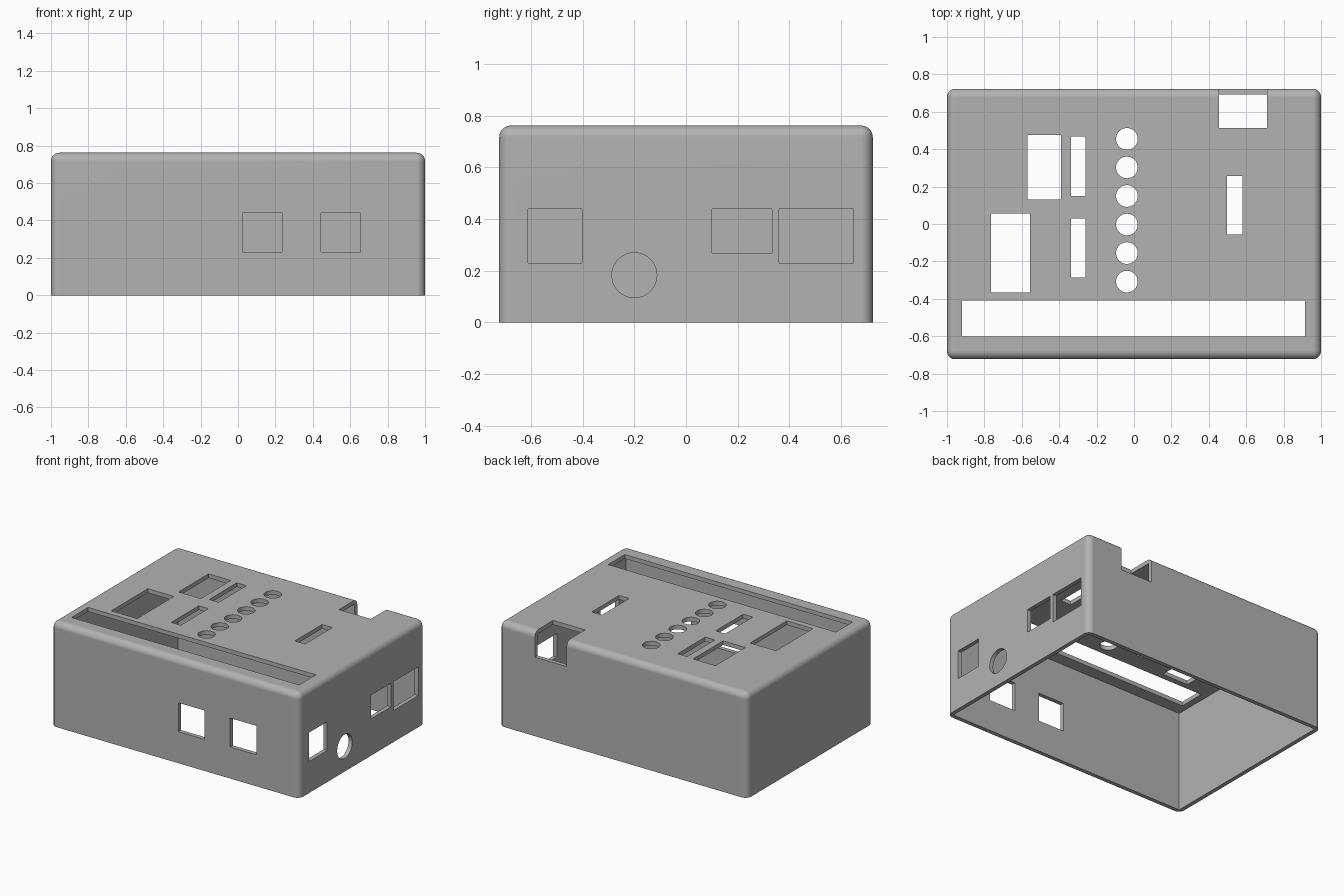
import bpy, bmesh
from math import radians
from mathutils import Matrix, Vector

if "Cube" in bpy.data.objects:
    bpy.data.objects.remove(bpy.data.objects["Cube"], do_unlink=True)

WIDTH, DEPTH, HEIGHT, WALL, ROUND = 1.0, 0.723, 0.762, 0.03, 0.045

grey = bpy.data.materials.new("grey_plastic")
grey.use_nodes = True
grey.diffuse_color = (0.45, 0.45, 0.45, 1)
grey.node_tree.nodes["Principled BSDF"].inputs["Base Color"].default_value = (0.45, 0.45, 0.45, 1)


def add_box(bm, x, y, z):
    size = Vector((x[1] - x[0], y[1] - y[0], z[1] - z[0]))
    centre = Vector((x[0] + x[1], y[0] + y[1], z[0] + z[1])) / 2
    return bmesh.ops.create_cube(
        bm, size=1, matrix=Matrix.Translation(centre) @ Matrix.Diagonal((*size, 1)))


def add_cylinder(bm, centre, radius, rotation=Matrix()):
    bmesh.ops.create_cone(bm, cap_ends=True, segments=48, radius1=radius, radius2=radius,
                          depth=0.2, matrix=Matrix.Translation(centre) @ rotation)


def to_object(bm, name):
    mesh = bpy.data.meshes.new(name)
    bm.to_mesh(mesh)
    bm.free()
    mesh.materials.append(grey)
    obj = bpy.data.objects.new(name, mesh)
    bpy.context.collection.objects.link(obj)
    return obj


def cut(target, cutter):
    mod = target.modifiers.new("cut", "BOOLEAN")
    mod.operation, mod.solver, mod.object = "DIFFERENCE", "EXACT", cutter
    bpy.context.view_layer.objects.active = target
    bpy.ops.object.modifier_apply(modifier=mod.name)
    bpy.data.objects.remove(cutter, do_unlink=True)


# Outer block, rounded everywhere but along the open bottom
bm = bmesh.new()
add_box(bm, (-WIDTH, WIDTH), (-DEPTH, DEPTH), (0, HEIGHT))
rounded = [e for e in bm.edges if max(v.co.z for v in e.verts) > 0.1]
bmesh.ops.bevel(bm, geom=rounded, offset=ROUND, segments=8, profile=0.5, affect="EDGES")
case = to_object(bm, "enclosure_cover")

# Hollow interior, open underneath
bm = bmesh.new()
add_box(bm, (WALL - WIDTH, WIDTH - WALL), (WALL - DEPTH, DEPTH - WALL), (-0.1, HEIGHT - WALL))
cut(case, to_object(bm, "cavity"))

bm = bmesh.new()
# Top windows and slots
top = (HEIGHT - 0.1, HEIGHT + 0.1)
for x, y in [((-0.57, -0.39), (0.13, 0.475)),
             ((-0.765, -0.555), (-0.367, 0.055)),
             ((-0.337, -0.26), (0.15, 0.467)),
             ((-0.337, -0.26), (-0.287, 0.03)),
             ((0.497, 0.58), (-0.057, 0.257)),
             ((-0.92, 0.915), (-0.602, -0.41))]:
    add_box(bm, x, y, top)
# Row of round button holes
for i in range(6):
    add_cylinder(bm, (-0.038, 0.455 - i * 0.1526, HEIGHT), 0.058)
# Notch through the top and back wall
add_box(bm, (0.455, 0.712), (0.512, DEPTH + 0.1), (0.575, HEIGHT + 0.1))
# Front ports
for x in [(0.025, 0.236), (0.443, 0.656)]:
    add_box(bm, x, (-DEPTH - 0.1, -DEPTH + 0.1), (0.23, 0.44))
# Side ports and round socket
side = (WIDTH - 0.1, WIDTH + 0.1)
for y, z in [((-0.612, -0.402), (0.23, 0.44)),
             ((0.1, 0.332), (0.268, 0.44)),
             ((0.36, 0.648), (0.23, 0.44))]:
    add_box(bm, side, y, z)
add_cylinder(bm, (WIDTH, -0.2, 0.183), 0.087, Matrix.Rotation(radians(90), 4, "Y"))
cut(case, to_object(bm, "openings"))

# Smooth rounded edges, crisp openings
bpy.ops.object.select_all(action="DESELECT")
case.select_set(True)
bpy.context.view_layer.objects.active = case
bpy.ops.object.shade_smooth_by_angle(angle=radians(30))
weighted = case.modifiers.new("flat_panels", "WEIGHTED_NORMAL")
weighted.keep_sharp = True
